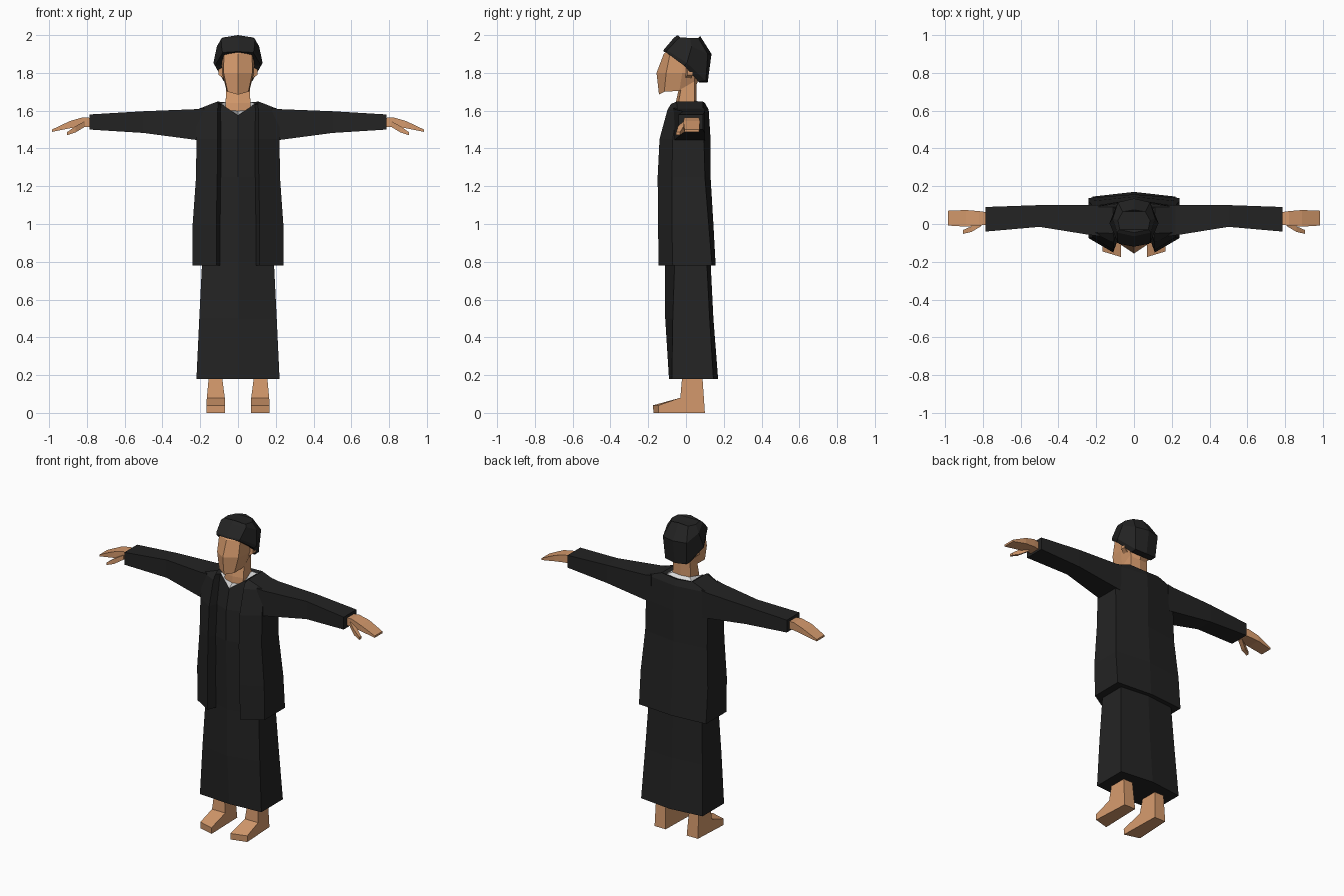
import bpy, bmesh


def material(name, rgb):
    m = bpy.data.materials.new(name)
    m.diffuse_color = (*rgb, 1)
    return m


BLACK = material("black_cloth", (0.017, 0.017, 0.017))
SKIN = material("skin", (0.66, 0.32, 0.15))
WHITE = material("white_collar", (0.72, 0.72, 0.72))


def loft(name, rings, mat, closed=False):
    """Skin a list of rings, then mirror the result across x = 0.
    Closed rings get end caps, open rings are half profiles."""
    bm = bmesh.new()
    rows = [[bm.verts.new(p) for p in r] for r in rings]
    n = len(rows[0])
    for a, b in zip(rows, rows[1:]):
        for i in range(n if closed else n - 1):
            j = (i + 1) % n
            bm.faces.new((a[i], a[j], b[j], b[i]))
    if closed:
        bm.faces.new(rows[0][::-1])
        bm.faces.new(rows[-1])
    bmesh.ops.mirror(bm, geom=bm.verts[:] + bm.edges[:] + bm.faces[:],
                     axis='X', merge_dist=0.0005)
    bmesh.ops.remove_doubles(bm, verts=bm.verts, dist=0.0005)
    bmesh.ops.dissolve_degenerate(bm, edges=bm.edges, dist=0.0002)
    bmesh.ops.recalc_face_normals(bm, faces=bm.faces)
    me = bpy.data.meshes.new(name)
    bm.to_mesh(me)
    bm.free()
    me.materials.append(mat)
    ob = bpy.data.objects.new(name, me)
    bpy.context.collection.objects.link(ob)
    return ob


def flat(ring):
    """Collapse a half ring onto the middle plane to make a cap."""
    return [(0, y, z) for x, y, z in ring]


def limb(name, sections, mat):
    """Four-sided limb running along x: (x, y0, y1, z0, z1)."""
    loft(name, [[(x, a, c), (x, b, c), (x, b, d), (x, a, d)]
                for x, a, b, c, d in sections], mat, True)


# Long dress: z, half width, front centre, front corner, back corner, back centre
dress = [[(0, f, z), (w, cf, z), (w, cb, z), (0, b, z)] for z, w, f, cf, cb, b in (
    (0.18, 0.22, -0.09, -0.075, 0.145, 0.17),
    (0.50, 0.205, -0.11, -0.07, 0.125, 0.145),
    (0.80, 0.19, -0.11, -0.06, 0.11, 0.13),
    (1.25, 0.19, -0.125, -0.07, 0.085, 0.11),
    (1.45, 0.17, -0.12, -0.06, 0.08, 0.11))]
neckline = [(0, -0.09, 1.575), (0.09, -0.05, 1.637), (0.09, 0.07, 1.637), (0, 0.085, 1.637)]
loft("dress", [flat(dress[0])] + dress + [neckline], BLACK)

# White collar between neckline and neck
loft("collar", [neckline, [(0, -0.056, 1.60), (0.062, -0.04, 1.605),
                           (0.06, 0.05, 1.65), (0, 0.06, 1.65)]], WHITE)

# Open coat: z, back centre, back corner, half width, front corner, front edge y and x
coat = [[(0, b, z), (w, cb, z), (w, cf, z), (xe, f, z), (xe - 0.02, f + 0.055, z)]
        for z, b, cb, w, cf, f, xe in (
    (0.78, 0.157, 0.138, 0.24, -0.07, -0.145, 0.115),
    (1.00, 0.145, 0.12, 0.24, -0.075, -0.148, 0.115),
    (1.25, 0.13, 0.10, 0.222, -0.075, -0.15, 0.11),
    (1.45, 0.13, 0.095, 0.22, -0.07, -0.14, 0.108),
    (1.605, 0.12, 0.09, 0.22, -0.045, -0.098, 0.108))]
hem = [(0, 0.125, 0.78), (0.185, 0.105, 0.78), (0.185, -0.06, 0.78),
       (0.115, -0.08, 0.78), (0.095, -0.085, 0.78)]
shoulder = [(0, 0.10, 1.64), (0.11, 0.09, 1.648), (0.11, -0.05, 1.648),
            (0.105, -0.08, 1.635), (0.088, -0.05, 1.63)]
inner = [(0, 0.08, 1.632), (0.085, 0.068, 1.632), (0.088, 0.0, 1.632),
         (0.088, -0.045, 1.63), (0.086, -0.045, 1.628)]
loft("coat", [hem] + coat + [shoulder, inner], BLACK)

# Sleeves
limb("sleeves", [(0.18, -0.065, 0.10, 1.44, 1.615), (0.22, -0.06, 0.10, 1.445, 1.608),
                 (0.50, -0.015, 0.10, 1.482, 1.597), (0.785, -0.04, 0.09, 1.50, 1.58)], BLACK)

# Hands and thumbs
limb("hands", [(0.76, -0.003, 0.06, 1.512, 1.56), (0.82, -0.008, 0.068, 1.515, 1.565),
               (0.89, -0.014, 0.074, 1.507, 1.545), (0.985, -0.008, 0.07, 1.488, 1.50)], SKIN)
limb("thumbs", [(0.81, -0.012, 0.02, 1.515, 1.545), (0.86, -0.042, -0.012, 1.485, 1.518),
                (0.905, -0.052, -0.032, 1.47, 1.486)], SKIN)

# Feet with ankles: inner and outer side outlines
side = [(0.10, 0), (-0.172, 0), (-0.175, 0.04), (-0.03, 0.08), (-0.018, 0.22), (0.085, 0.22)]
xin = (0.075, 0.068, 0.068, 0.07, 0.088, 0.088)
xout = (0.155, 0.168, 0.168, 0.165, 0.152, 0.152)
loft("feet", [[(x, y, z) for x, (y, z) in zip(xin, side)],
              [(x, max(y, -0.145), z) for x, (y, z) in zip(xout, side)]], SKIN, True)

# Neck
loft("neck", [[(0, -0.06, 1.56), (0.066, -0.045, 1.56), (0.066, 0.045, 1.56), (0, 0.055, 1.56)],
              [(0, -0.055, 1.64), (0.066, -0.04, 1.64), (0.064, 0.045, 1.64), (0, 0.055, 1.64)],
              [(0, -0.03, 1.75), (0.06, -0.02, 1.75), (0.06, 0.045, 1.77), (0, 0.055, 1.77)]], SKIN)

# Head: chin, cheeks, brow, crown
head = [
    [(0, -0.143, 1.685), (0.055, -0.115, 1.70), (0.06, -0.035, 1.705), (0.05, 0.045, 1.735), (0, 0.055, 1.735)],
    [(0, -0.156, 1.80), (0.076, -0.105, 1.80), (0.085, -0.02, 1.80), (0.085, 0.045, 1.80), (0, 0.08, 1.80)],
    [(0, -0.118, 1.90), (0.075, -0.085, 1.90), (0.088, -0.01, 1.90), (0.085, 0.05, 1.90), (0, 0.08, 1.90)],
    [(0, -0.06, 1.95), (0.05, -0.04, 1.95), (0.06, 0.0, 1.95), (0.06, 0.04, 1.95), (0, 0.06, 1.95)]]
loft("head", [flat(head[0])] + head + [flat(head[-1])], SKIN)
limb("ears", [(0.075, -0.005, 0.03, 1.77, 1.85), (0.103, 0.008, 0.035, 1.79, 1.84)], SKIN)

# Faceted cap, lower at the back
cap = [
    [(0, -0.12, 1.913), (0.08, -0.105, 1.908), (0.122, -0.01, 1.838), (0.075, 0.065, 1.755), (0, 0.07, 1.75)],
    [(0, -0.118, 1.922), (0.085, -0.10, 1.92), (0.13, 0.005, 1.852), (0.075, 0.105, 1.757), (0, 0.115, 1.75)],
    [(0, -0.065, 1.985), (0.09, -0.045, 1.978), (0.112, 0.03, 1.94), (0.085, 0.115, 1.90), (0, 0.135, 1.90)],
    [(0, -0.045, 2.0), (0.075, -0.03, 1.988), (0.085, 0.02, 1.985), (0.06, 0.065, 1.985), (0, 0.075, 1.995)]]
loft("cap", [flat(cap[0])] + cap + [flat(cap[-1])], BLACK)
